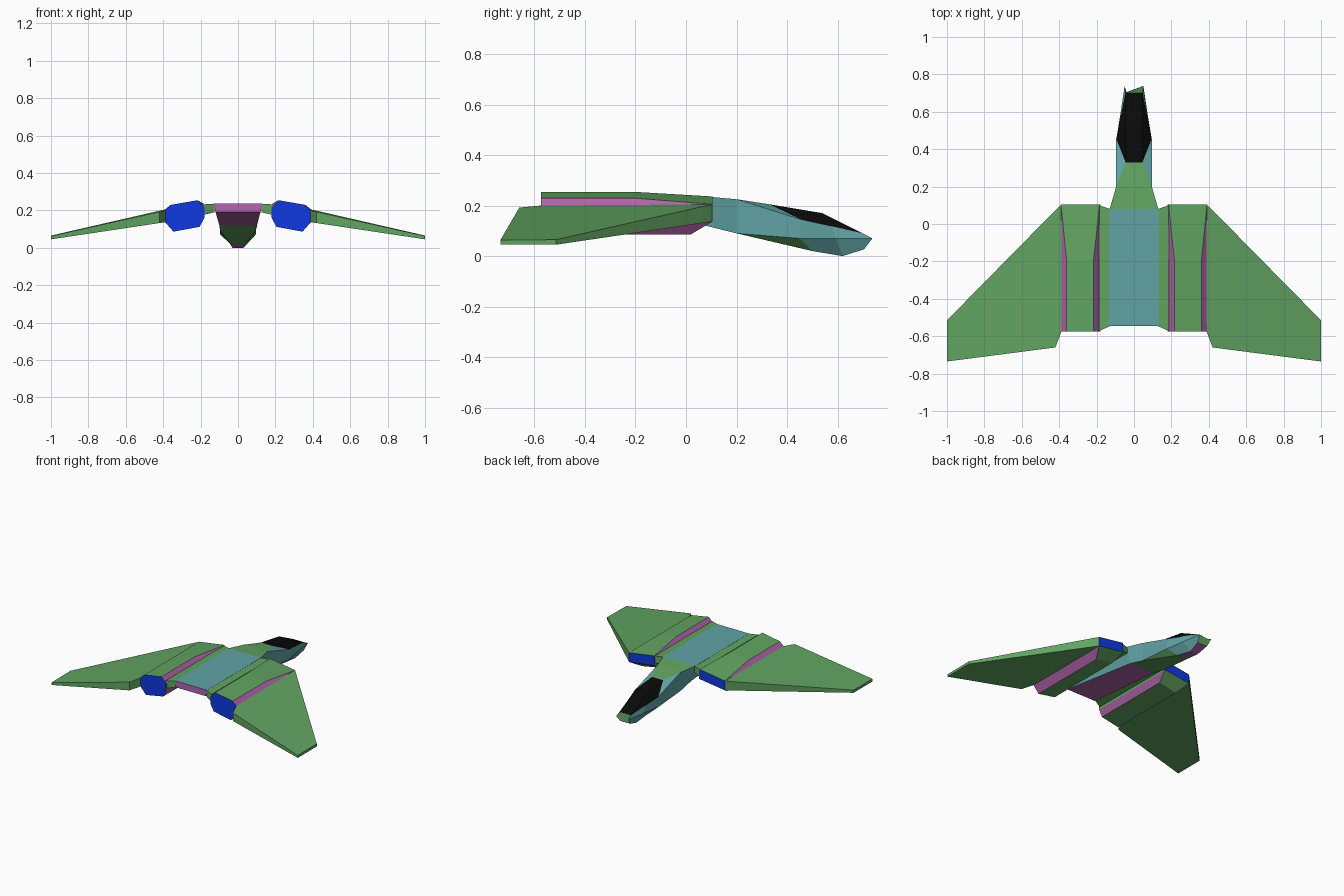
import bpy

if "Cube" in bpy.data.objects:
    bpy.data.objects.remove(bpy.data.objects["Cube"])

PALETTE = {
    "green": (0.12, 0.37, 0.12, 1), "purple": (0.45, 0.13, 0.42, 1),
    "teal": (0.12, 0.37, 0.38, 1), "black": (0.003, 0.003, 0.003, 1),
    "blue": (0.005, 0.04, 0.75, 1),
}
MATS = {}
for key, rgba in PALETTE.items():
    MATS[key] = bpy.data.materials.new(key + "_paint")
    MATS[key].diffuse_color = rgba


def loft(name, rings, paint, caps=(None, None), mirror=False):
    """Skin rings of points; paint(i, j) gives a colour, or None to leave a gap."""
    index, faces, colours = {}, [], []

    def add(points, colour):
        ids = []
        for p in points:
            k = index.setdefault(tuple(round(c, 4) for c in p), len(index))
            if k not in ids:
                ids.append(k)
        if colour and len(ids) > 2:
            faces.append(ids)
            colours.append(colour)

    n = len(rings[0])
    for i in range(len(rings) - 1):
        a, b = rings[i], rings[i + 1]
        for j in range(n):
            k = (j + 1) % n
            add((a[j], a[k], b[k], b[j]), paint(i, j))
    add(rings[0][::-1], caps[0])
    add(rings[-1], caps[1])

    mesh = bpy.data.meshes.new(name)
    mesh.from_pydata(list(index), [], faces)
    used = sorted(set(colours))
    for c in used:
        mesh.materials.append(MATS[c])
    for poly, c in zip(mesh.polygons, colours):
        poly.material_index = used.index(c)
    mesh.validate()
    obj = bpy.data.objects.new(name, mesh)
    bpy.context.collection.objects.link(obj)
    if mirror:
        obj.modifiers.new("Mirror", "MIRROR").use_mirror_merge = False
    return obj


# Fuselage half sections: top, shoulder, lower side, keel
half = [
    [(.13, -.545, .236), (.13, -.545, .236), (.12, -.545, .19), (.12, -.545, .19)],
    [(.13, .08, .236), (.13, .08, .236), (.10, .08, .12), (.10, .08, .12)],
    [(.095, .2, .225), (.095, .2, .225), (.095, .2, .09), (.095, .2, .09)],
    [(.045, .33, .205), (.095, .455, .145), (.095, .45, .07), (.04, .5, .02)],
    [(.045, .54, .17), (.07, .578, .118), (.072, .593, .07), (.03, .62, 0)],
    [(.045, .70, .09), (.045, .70, .09), (.05, .738, .07), (.04, .705, .027)],
]
body = [r + [(-x, y, z) for x, y, z in reversed(r)] for r in half]


def is_canopy(i, j):
    return i >= 3 and j in (0, 6, 7)


def body_paint(i, j):
    if is_canopy(i, j):
        return None
    if j == 7:
        return "teal" if i == 0 else "green"
    if j == 3:
        return "green" if i in (1, 2) else "purple"
    if j in (2, 4):
        return "green" if i < 3 else "teal"
    return "teal"


loft("fuselage", body, body_paint, ("purple", None))
loft("canopy", body, lambda i, j: "black" if is_canopy(i, j) else None)

# Nose tip: sloped cap at the end of the fuselage
tip = half[-1][1:]
loft("nose_tip", [tip + [(-x, y, z) for x, y, z in reversed(tip)]], None, (None, "green"))

# Engine pods: chamfered eight-sided section narrowing into a wedge intake
pod = [(.217, .254), (.36, .229), (.39, .199), (.39, .139),
       (.345, .086), (.205, .112), (.18, .16), (.18, .214)]
neck = [(.193, .241), (.382, .212), (.39, .203)] + pod[3:7] + [(.182, .23)]
intake = [(.185, .236), (.39, .205), (.39, .205), (.39, .137),
          (.39, .137), (.18, .165), (.18, .165), (.185, .236)]
sections = [(-.575, pod), (-.2, pod), (.02, neck), (.105, intake)]
loft("engine_pods", [[(x, y, z) for x, z in s] for y, s in sections],
     lambda i, j: "purple" if j % 2 else "green", ("blue", "blue"), mirror=True)

# Bridges between fuselage and engine pods
loft("pod_bridges", [
    [(.125, a, .235), (.187, b, .232), (.187, b, .175), (.125, a, .19)]
    for a, b in ((-.545, -.572), (.08, .1))],
    lambda i, j: "green", ("green", "green"), mirror=True)

# Swept drooping wings: x, leading y, trailing y, then upper and lower z at each edge
wing = [(.388, .105, -.575, .205, .2, .137, .137),
        (.42, .074, -.66, .198, .192, .132, .132),
        (1, -.515, -.735, .065, .063, .045, .045)]
loft("wings", [
    [(x, a, zu), (x, b, zv), (x, b, zw), (x, a, zl)]
    for x, a, b, zu, zv, zl, zw in wing],
    lambda i, j: "green", ("green", "green"), mirror=True)

for m in bpy.data.materials:
    if m.users and not m.is_grease_pencil:
        m.use_nodes = True
        m.node_tree.nodes["Principled BSDF"].inputs["Base Color"].default_value = m.diffuse_color
